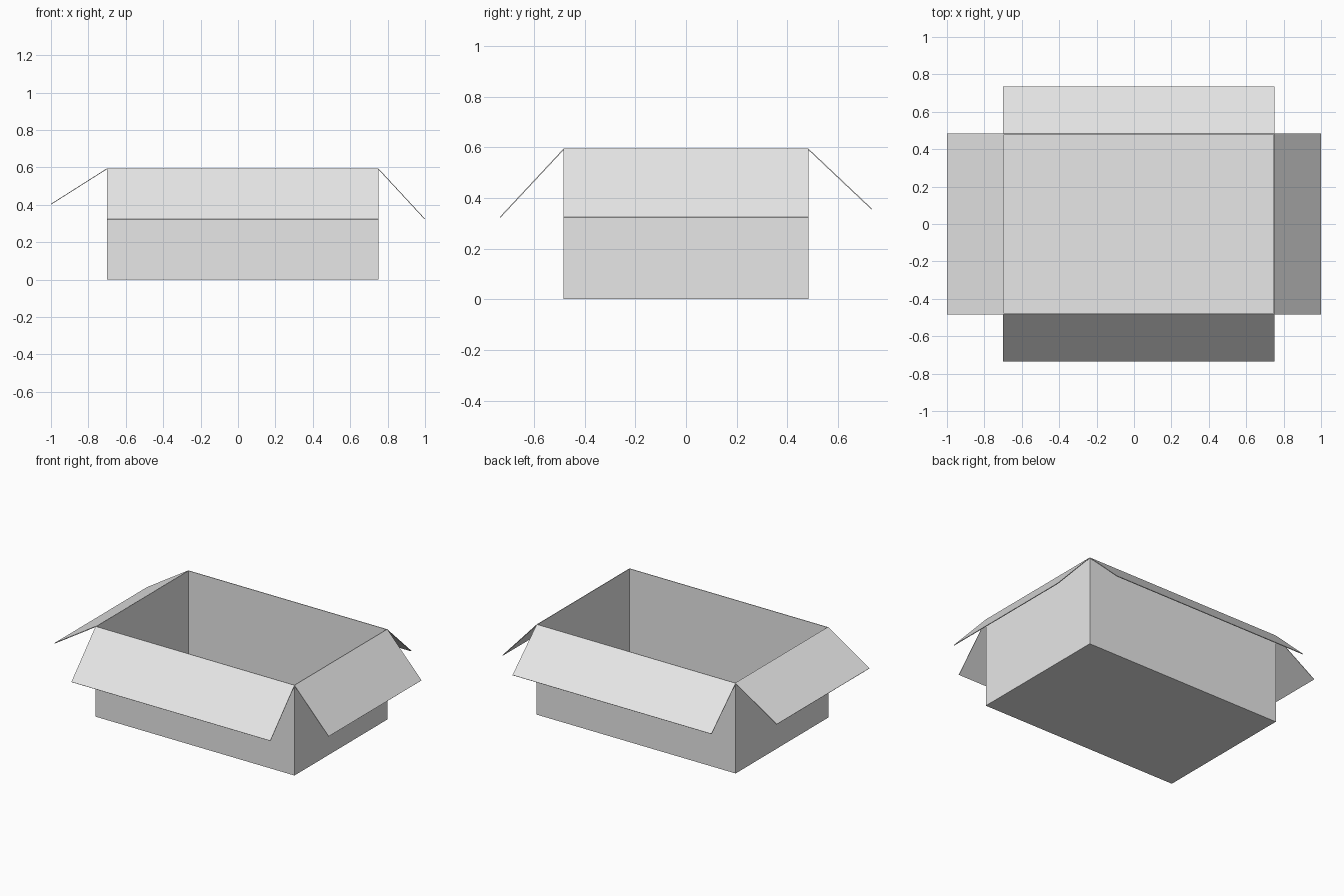
import bpy
import bmesh

cube = bpy.data.objects.get("Cube")
if cube:
    bpy.data.objects.remove(cube, do_unlink=True)

# Box outline, rim height and sheet thickness
LEFT, RIGHT = -0.70, 0.75
FRONT, BACK = -0.483, 0.483
RIM = 0.595
SHEET = 0.004

grey = bpy.data.materials.new("plain grey card")
grey.use_nodes = True
colour = (0.8, 0.8, 0.8, 1)
grey.diffuse_color = colour
grey.node_tree.nodes["Principled BSDF"].inputs["Base Color"].default_value = colour


def sheet_object(name, bm):
    """Turn a bmesh surface into a thin card part."""
    mesh = bpy.data.meshes.new(name)
    bm.to_mesh(mesh)
    bm.free()
    mesh.materials.append(grey)
    obj = bpy.data.objects.new(name, mesh)
    bpy.context.collection.objects.link(obj)
    solid = obj.modifiers.new("card thickness", "SOLIDIFY")
    solid.thickness = SHEET
    solid.offset = -1
    solid.use_even_offset = True
    return obj


def flap(name, hinge_a, hinge_b, out, drop):
    """Add a flap that folds outward and down from a rim edge."""
    bm = bmesh.new()
    a, b = [bm.verts.new((x, y, RIM)) for x, y in (hinge_a, hinge_b)]
    d, c = [bm.verts.new((x + out[0], y + out[1], drop))
            for x, y in (hinge_a, hinge_b)]
    bm.faces.new((a, d, c, b))
    return sheet_object(name, bm)


# Open box: floor and four upright walls
bm = bmesh.new()
outline = [(LEFT, FRONT), (RIGHT, FRONT), (RIGHT, BACK), (LEFT, BACK)]
low = [bm.verts.new((x, y, 0)) for x, y in outline]
high = [bm.verts.new((x, y, RIM)) for x, y in outline]
bm.faces.new(low[::-1])
for i in range(4):
    j = (i + 1) % 4
    bm.faces.new((low[i], low[j], high[j], high[i]))
sheet_object("open_box", bm)

# Four lid flaps, each folded to its own angle
fl, fr, br, bl = outline
flap("front_flap", fl, fr, (0, -0.735 - FRONT), 0.325)
flap("back_flap", br, bl, (0, 0.735 - BACK), 0.357)
flap("left_flap", fr, br, (1 - RIGHT, 0), 0.325)
flap("right_flap", bl, fl, (-1 - LEFT, 0), 0.405)
